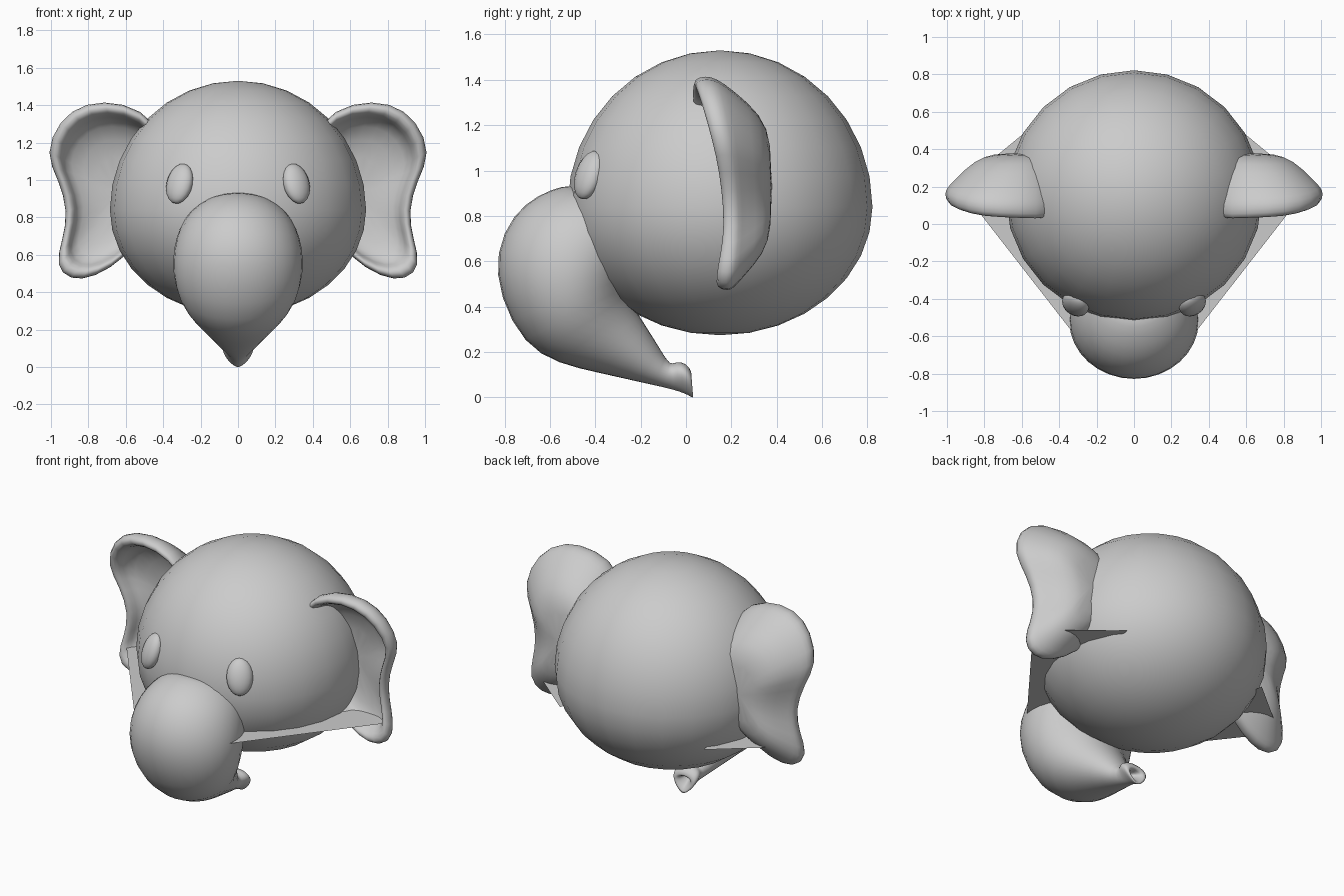
import bpy, bmesh, math
from mathutils import Vector

if "Cube" in bpy.data.objects:
    bpy.data.objects.remove(bpy.data.objects["Cube"])


def finish(name, bm, subsurf=0, mirror=False):
    bmesh.ops.recalc_face_normals(bm, faces=bm.faces[:])
    mesh = bpy.data.meshes.new(name)
    bm.to_mesh(mesh)
    bm.free()
    ob = bpy.data.objects.new(name, mesh)
    bpy.context.collection.objects.link(ob)
    for p in mesh.polygons:
        p.use_smooth = True
    if mirror:
        ob.modifiers.new("Mirror", 'MIRROR').use_clip = False
    if subsurf:
        m = ob.modifiers.new("Smooth", 'SUBSURF')
        m.levels = m.render_levels = subsurf
    return ob


def loft(rings):
    """Skin a list of equal-length closed rings and cap both ends."""
    bm = bmesh.new()
    loops = [[bm.verts.new(p) for p in r] for r in rings]
    n = len(loops[0])
    for a, b in zip(loops, loops[1:]):
        for i in range(n):
            j = (i + 1) % n
            bm.faces.new((a[i], a[j], b[j], b[i]))
    bm.faces.new(loops[0][::-1])
    bm.faces.new(loops[-1])
    return bm


def ball(name, loc, radii, rot=(0, 0, 0), seg=24, rows=16, low=1.0):
    """Ellipsoid; low scales its lower half."""
    bm = bmesh.new()
    bmesh.ops.create_uvsphere(bm, u_segments=seg, v_segments=rows, radius=1)
    for v in bm.verts:
        if v.co.z < 0:
            v.co.z *= low
    ob = finish(name, bm)
    ob.location, ob.scale, ob.rotation_euler = loc, radii, rot
    return ob


# Head, a little flatter below
ball("head", (0, 0.15, 0.84), (0.685, 0.672, 0.69), low=0.82)

# Eyes
for s, side in ((-1, "left"), (1, "right")):
    ball("eye_" + side, (s * 0.312, -0.427, 0.98), (0.078, 0.052, 0.112),
         (-0.35, 0, s * 0.6), 16, 10)

# Trunk: front point (y, z), back point (y, z), half width
sections = [
    ((-0.48, 0.94), (-0.10, 0.75), 0.19),
    ((-0.55, 0.935), (-0.11, 0.74), 0.225),
    ((-0.66, 0.895), (-0.12, 0.72), 0.275),
    ((-0.77, 0.81), (-0.15, 0.68), 0.32),
    ((-0.85, 0.64), (-0.18, 0.64), 0.353),
    ((-0.83, 0.44), (-0.22, 0.58), 0.36),
    ((-0.72, 0.23), (-0.25, 0.50), 0.325),
    ((-0.57, 0.145), (-0.24, 0.42), 0.25),
    ((-0.38, 0.105), (-0.17, 0.31), 0.175),
    ((-0.20, 0.065), (-0.11, 0.21), 0.11),
    ((-0.08, 0.04), (-0.07, 0.14), 0.06),
    ((-0.03, 0.025), (-0.045, 0.16), 0.075),
    ((0.01, 0.01), (0.0, 0.155), 0.085),
    ((0.04, -0.012), (0.03, 0.11), 0.065),
    ((0.02, 0.03), (0.015, 0.10), 0.035),
    ((-0.04, 0.07), (-0.04, 0.10), 0.015),
]
rings = []
for k, (f, b, w) in enumerate(sections):
    f, b = Vector((0, *f)), Vector((0, *b))
    c, u = (f + b) / 2, (f - b) / 2
    pinch = 0.4 if k > 10 else 0    # pointed lower lip at the tip
    ring = []
    for i in range(16):
        a = 2 * math.pi * i / 16
        x = w * math.sin(a) * (1 - pinch * math.cos(a))
        ring.append(c + u * math.cos(a) + Vector((x, 0, 0)))
    rings.append(ring)
finish("trunk", loft(rings), 1)

# Ears: rim outline, swept through back shell, rolled rim and dish
rim = [(0.43, 0.03, 1.32), (0.61, 0.04, 1.42), (0.82, 0.045, 1.42),
       (0.96, 0.08, 1.32), (1.035, 0.13, 1.14), (0.96, 0.16, 1.00),
       (0.91, 0.18, 0.83), (0.94, 0.18, 0.68), (0.98, 0.15, 0.54),
       (0.90, 0.145, 0.46), (0.77, 0.155, 0.475), (0.60, 0.18, 0.58),
       (0.42, 0.19, 0.80), (0.38, 0.10, 1.10)]
centre = Vector((0.56, 0, 0.93))
# scale towards the centre, fixed depth, share of that depth, y offset
layers = [(0.40, 0.38, 1, 0), (0.65, 0.365, 0.9, 0), (0.87, 0.32, 0.6, 0),
          (0.98, 0.25, 0.3, 0.03), (1.005, 0.16, 0.1, 0.03),
          (0.975, 0.16, 0.05, -0.015), (0.89, 0.16, 0.05, -0.015),
          (0.83, 0.18, 0.3, 0.03), (0.79, 0.25, 0.65, 0.02),
          (0.40, 0.28, 1, 0)]
rings = []
for s, depth, t, off in layers:
    rings.append([(centre.x + (x - centre.x) * s,
                   y * (1 - t) + depth * t + off,
                   centre.z + (z - centre.z) * s) for x, y, z in rim])
finish("ears", loft(rings), 1, mirror=True)

# Flat webs between ears, head and trunk
bm = bmesh.new()
pts = [(0.935, 0.2), (0.51, 0.55), (0.45, 0.2), (0.2, -0.3), (0.25, -0.68)]
bm.faces.new([bm.verts.new((x, y, 0.612)) for x, y in pts])
finish("ear_webs", bm, mirror=True)
